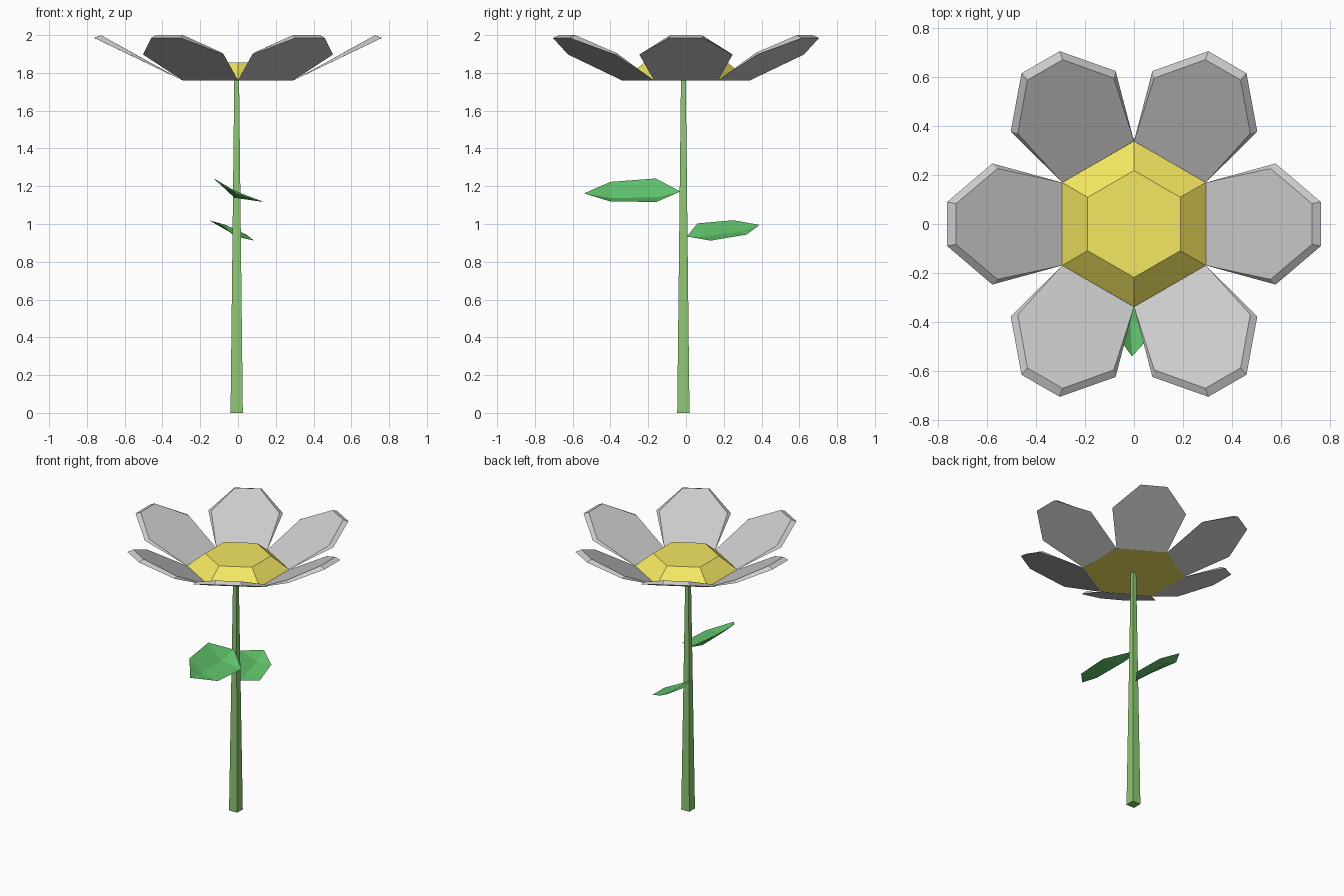
import bpy
from math import sin, cos, pi

if "Cube" in bpy.data.objects:
    bpy.data.objects.remove(bpy.data.objects["Cube"])


def mat(name, rgb):
    m = bpy.data.materials.new(name)
    m.diffuse_color = (*rgb, 1)
    m.use_nodes = True
    m.node_tree.nodes["Principled BSDF"].inputs["Base Color"].default_value = m.diffuse_color
    return m


def build(name, verts, faces, material=None):
    me = bpy.data.meshes.new(name)
    me.from_pydata(verts, [], faces)
    me.update()
    ob = bpy.data.objects.new(name, me)
    bpy.context.collection.objects.link(ob)
    if material:
        me.materials.append(material)
    return ob


def frustum(name, n, start, centre, r0, z0, r1, z1, material):
    """Tapered n-sided prism."""
    verts = [(centre[0] + r * cos(start + 2 * pi * i / n),
              centre[1] + r * sin(start + 2 * pi * i / n), z)
             for r, z in ((r0, z0), (r1, z1)) for i in range(n)]
    faces = [(i, (i + 1) % n, n + (i + 1) % n, n + i) for i in range(n)]
    faces += [tuple(reversed(range(n))), tuple(range(n, 2 * n))]
    return build(name, verts, faces, material)


def leaf(name, base, left, mid, right, tip, material):
    """Folded leaf: two points on each edge and two along the crease."""
    verts = [base, *left, *mid, *right, tip]
    faces = [(0, 3, 1), (0, 5, 3), (1, 3, 4, 2), (3, 5, 6, 4), (2, 4, 7), (4, 6, 7)]
    return build(name, verts, faces, material)


yellow = mat("yellow", (0.9, 0.8, 0.12))
stem_green = mat("stem_green", (0.27, 0.58, 0.17))
leaf_green = mat("leaf_green", (0.12, 0.56, 0.15))

# Square tapered stem and raised six-sided centre
frustum("stem", 4, pi / 4, (-0.007, -0.014), 0.046, 0, 0.018, 1.765, stem_green)
frustum("flower_centre", 6, pi / 2, (0, 0), 0.338, 1.76, 0.218, 1.855, yellow)

# Petals: wedge-shaped slabs rising from each side of the centre
outline = [(0.293, -0.169, 1.76),
           (0.578, -0.247, 1.897), (0.762, -0.09, 1.985),
           (0.762, 0.09, 1.985), (0.578, 0.247, 1.897),
           (0.293, 0.169, 1.76),
           (0.557, -0.226, 1.906), (0.726, -0.083, 2.0),
           (0.726, 0.083, 2.0), (0.557, 0.226, 1.906)]
petal_faces = [(5, 4, 3, 2, 1, 0), (0, 6, 7, 8, 9, 5),
               (0, 1, 6), (1, 2, 7, 6), (2, 3, 8, 7), (3, 4, 9, 8), (4, 5, 9)]
for k in range(6):
    petal = build(f"petal_{k + 1}", outline, petal_faces)
    petal.rotation_euler.z = k * pi / 3

# Leaves
leaf("front_leaf", (-0.01, -0.03, 1.172),
     [(-0.127, -0.16, 1.241), (-0.11, -0.40, 1.223)],
     [(-0.02, -0.16, 1.14), (-0.015, -0.40, 1.138)],
     [(0.137, -0.156, 1.117), (0.12, -0.40, 1.119)],
     (-0.008, -0.54, 1.162), leaf_green)
leaf("back_leaf", (-0.01, 0.005, 0.934),
     [(-0.10, 0.06, 1.003), (-0.153, 0.25, 1.02)],
     [(-0.015, 0.10, 0.935), (-0.045, 0.28, 0.958)],
     [(0.085, 0.13, 0.912), (0.045, 0.32, 0.944)],
     (-0.065, 0.39, 0.995), leaf_green)
